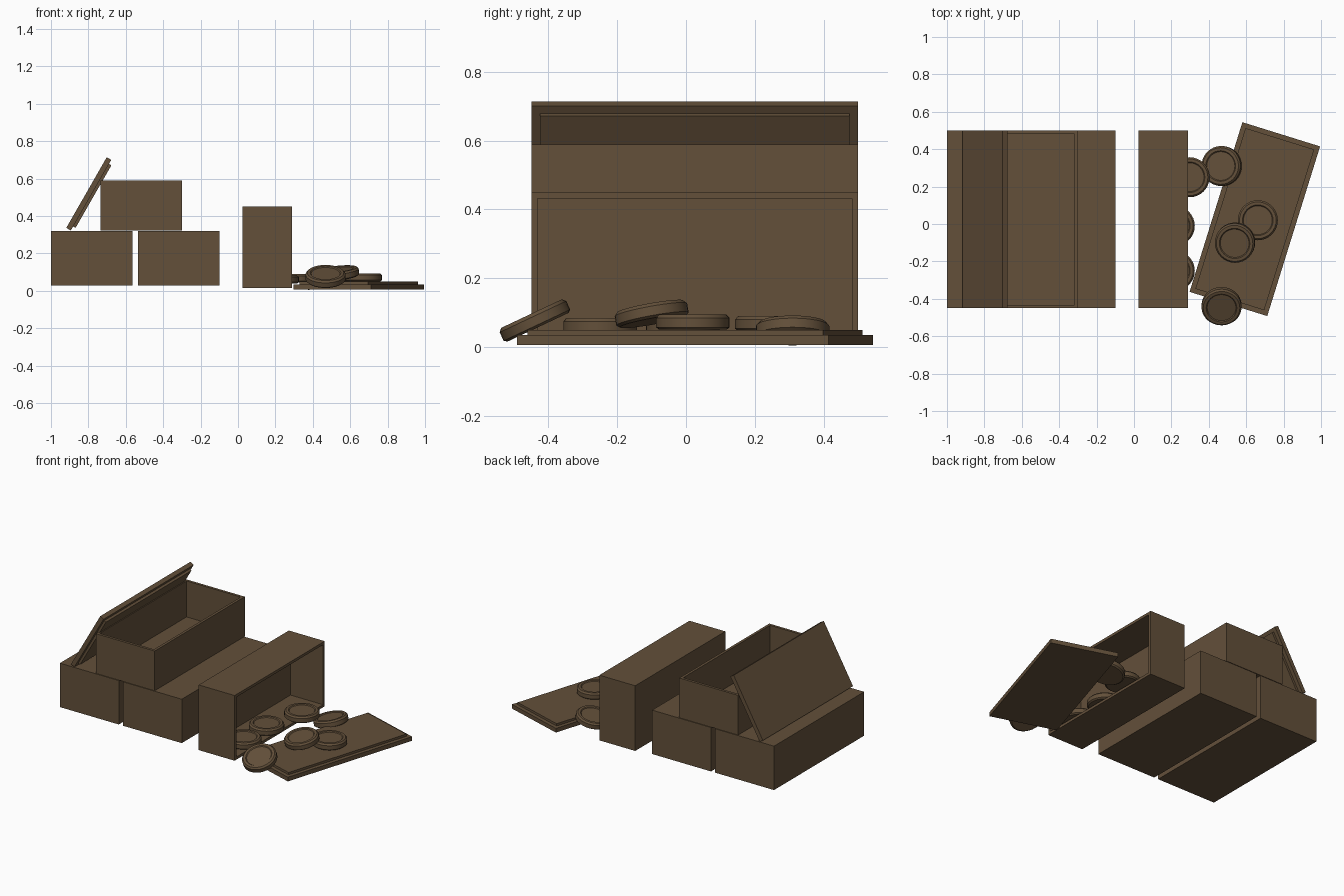
import bpy, bmesh
from math import radians, sin, cos, pi
from mathutils import Matrix, Vector

if "Cube" in bpy.data.objects:
    bpy.data.objects.remove(bpy.data.objects["Cube"])

brown = bpy.data.materials.new("dark_brown")
COLOUR = (0.125, 0.08, 0.042, 1)
brown.diffuse_color = COLOUR
brown.use_nodes = True
brown.node_tree.nodes["Principled BSDF"].inputs["Base Color"].default_value = COLOUR

WIDTH, LENGTH, HEIGHT, WALL = 0.435, 0.95, 0.265, 0.025
LID, LIP = 0.028, 0.015


def finish(bm, name):
    bmesh.ops.recalc_face_normals(bm, faces=bm.faces)
    mesh = bpy.data.meshes.new(name)
    bm.to_mesh(mesh)
    bm.free()
    mesh.materials.append(brown)
    return mesh


def block(bm, size, base):
    """Box standing on the given height; returns its top face."""
    matrix = Matrix.Translation((0, 0, base + size[2] / 2)) @ Matrix.Diagonal((*size, 1))
    verts = bmesh.ops.create_cube(bm, size=1, matrix=matrix)["verts"]
    faces = {f for v in verts for f in v.link_faces}
    return max(faces, key=lambda f: f.calc_center_median().z)


def box_mesh():
    bm = bmesh.new()
    top = block(bm, (WIDTH, LENGTH, HEIGHT), 0)
    bmesh.ops.inset_region(bm, faces=[top], thickness=WALL)
    # sink the inset face to hollow the box
    result = bmesh.ops.extrude_face_region(bm, geom=[top])
    bmesh.ops.translate(bm, vec=(0, 0, WALL - HEIGHT),
                        verts=[g for g in result["geom"] if isinstance(g, bmesh.types.BMVert)])
    if top.is_valid:
        bmesh.ops.delete(bm, geom=[top], context='FACES_ONLY')
    return finish(bm, "box")


def lid_mesh():
    bm = bmesh.new()
    block(bm, (WIDTH, LENGTH, LID), 0)
    block(bm, (WIDTH - 2 * WALL, LENGTH - 2 * WALL, LIP), LID)
    return finish(bm, "lid")


def coin_mesh():
    # lathe half a rim profile, with a shallow dished face
    profile = [(0, -0.022), (0.098, -0.022), (0.107, -0.015), (0.107, 0.012),
               (0.098, 0.022), (0.082, 0.022), (0.077, 0.017), (0, 0.017)]
    bm = bmesh.new()
    verts = [bm.verts.new((r, 0, z)) for r, z in profile]
    edges = [bm.edges.new(pair) for pair in zip(verts, verts[1:])]
    bmesh.ops.spin(bm, geom=verts + edges, cent=(0, 0, 0), axis=(0, 0, 1),
                   angle=2 * pi, steps=32)
    bmesh.ops.remove_doubles(bm, verts=bm.verts, dist=0.0005)
    return finish(bm, "coin")


def place(name, mesh, location, rotation=(0, 0, 0)):
    obj = bpy.data.objects.new(name, mesh)
    bpy.context.collection.objects.link(obj)
    obj.location = location
    obj.rotation_euler = rotation
    return obj


box, lid, coin = box_mesh(), lid_mesh(), coin_mesh()
MID = 0.025

# two closed boxes side by side
for side, x in (("right", -0.7825), ("left", -0.3175)):
    place("closed_box_" + side, box, (x, MID, 0.028))
    place("closed_lid_" + side, lid, (x, MID, 0.321), (0, pi, 0))

# open box on top, with its lid leaning against it
place("open_box", box, (-0.5175, MID, 0.324))
place("leaning_lid", lid, (-0.81, MID, 0.5255), (0, radians(119.8), 0))

# tipped box and its fallen lid
place("tipped_box", box, (0.025, MID, 0.2325), (0, pi / 2, 0))
place("fallen_lid", lid, (0.646, 0.026, 0.006), (0, 0, radians(-17.3)))

# spilled coins: position, then the direction the face points
coins = [
    ((0.218, -0.25, 0.062), (0, 0, 1)),
    ((0.218, -0.01, 0.062), (0, 0, 1)),
    ((0.297, 0.25, 0.068), (0, 0, 1)),
    ((0.468, 0.31, 0.048), (-0.23, 0, 1)),
    ((0.662, 0.02, 0.072), (0, 0, 1)),
    ((0.54, -0.1, 0.096), (-0.1, -0.18, 1)),
    ((0.468, -0.44, 0.077), (0, -0.47, 1)),
]
for i, (location, facing) in enumerate(coins):
    turn = Vector((0, 0, 1)).rotation_difference(Vector(facing).normalized())
    obj = place("coin_%d" % (i + 1), coin, location, turn.to_euler())

# smooth the coin rims, keeping their creases
bpy.ops.object.select_all(action='DESELECT')
obj.select_set(True)
bpy.context.view_layer.objects.active = obj
coin.polygons.foreach_set("use_smooth", [True] * len(coin.polygons))
coin.set_sharp_from_angle(angle=radians(25))
